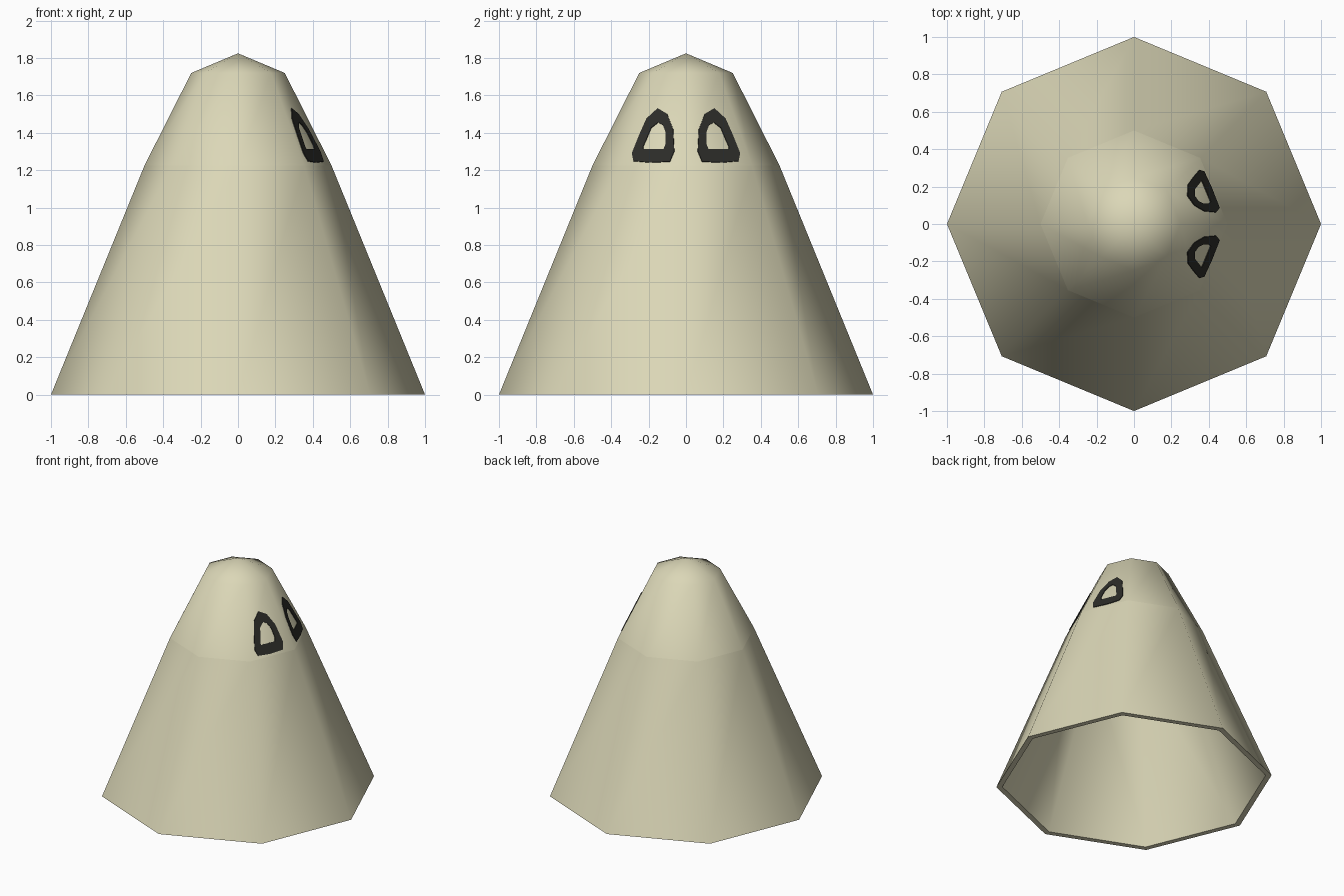
import bpy, bmesh, math
from mathutils import Vector

if "Cube" in bpy.data.objects:
    bpy.data.objects.remove(bpy.data.objects["Cube"])

SIDES = 8


def material(name, rgb):
    m = bpy.data.materials.new(name)
    m.diffuse_color = (*rgb, 1)
    m.use_nodes = True
    m.node_tree.nodes["Principled BSDF"].inputs["Base Color"].default_value = m.diffuse_color
    return m


cream = material("cream_cloth", (0.71, 0.68, 0.475))
dark = material("charcoal", (0.025, 0.025, 0.021))


def finish(name, bm, mat):
    me = bpy.data.meshes.new(name)
    bm.to_mesh(me)
    bm.free()
    me.materials.append(mat)
    ob = bpy.data.objects.new(name, me)
    bpy.context.collection.objects.link(ob)
    return ob


# Sheet: eight-sided hollow cone, outer wall up to the peak then inner wall
outer = [(1.0, 0), (0.5, 1.225), (0.25, 1.72)]
inner = [(0.957, 0), (0.465, 1.21), (0.225, 1.685)]
bm = bmesh.new()


def wall(profile, peak):
    rings = [[bm.verts.new((r * math.cos(math.tau * i / SIDES),
                            r * math.sin(math.tau * i / SIDES), z))
              for i in range(SIDES)] for r, z in profile]
    tip = bm.verts.new((0, 0, peak))
    for i in range(SIDES):
        j = (i + 1) % SIDES
        for a, b in zip(rings, rings[1:]):
            bm.faces.new((a[i], a[j], b[j], b[i]))
        bm.faces.new((rings[-1][i], rings[-1][j], tip))
    return rings


out_rings = wall(outer, 1.825)
in_rings = wall(inner, 1.785)
for i in range(SIDES):
    j = (i + 1) % SIDES
    bm.faces.new((out_rings[0][j], out_rings[0][i], in_rings[0][i], in_rings[0][j]))
bmesh.ops.recalc_face_normals(bm, faces=bm.faces)
for f in bm.faces:
    f.smooth = True
# crisp hem and crisp shoulder line
for ring in (out_rings[0], in_rings[0], out_rings[1]):
    for i in range(SIDES):
        bm.edges.get((ring[i], ring[(i + 1) % SIDES])).smooth = False
finish("sheet", bm, cream)

# Eye outlines: thin painted rings lying on the two upper faces toward +x
rim = [(0.15, 1.53), (0.21, 1.475), (0.25, 1.385), (0.288, 1.29), (0.28, 1.248),
       (0.19, 1.24), (0.085, 1.245), (0.062, 1.30), (0.068, 1.42), (0.10, 1.50)]
hole = [(0.147, 1.455), (0.185, 1.425), (0.21, 1.365), (0.228, 1.325), (0.228, 1.312),
        (0.175, 1.312), (0.118, 1.312), (0.107, 1.34), (0.107, 1.40), (0.122, 1.44)]


def eye(name, side):
    h = math.pi / SIDES
    n = Vector((math.cos(h), side * math.sin(h), 0))
    a0, a1 = 0.5 * math.cos(h), 0.25 * math.cos(h)
    slope = (a0 - a1) / (1.72 - 1.225)
    up = Vector((n.x, n.y, slope)).normalized()

    def place(y, z):
        d = a0 - slope * (z - 1.225)
        return Vector(((d - y * math.sin(h)) / math.cos(h), side * y, z)) + up * 0.005

    b = bmesh.new()
    o = [b.verts.new(place(*p)) for p in rim]
    c = [b.verts.new(place(*p)) for p in hole]
    k = len(o)
    for i in range(k):
        j = (i + 1) % k
        f = b.faces.new((o[i], o[j], c[j], c[i]))
        f.normal_update()
        if f.normal.dot(up) < 0:
            f.normal_flip()
    ob = finish(name, b, dark)
    m = ob.modifiers.new("thin_plate", 'SOLIDIFY')
    m.thickness = 0.006
    m.offset = -1


eye("eye_ring_left", -1)
eye("eye_ring_right", 1)
